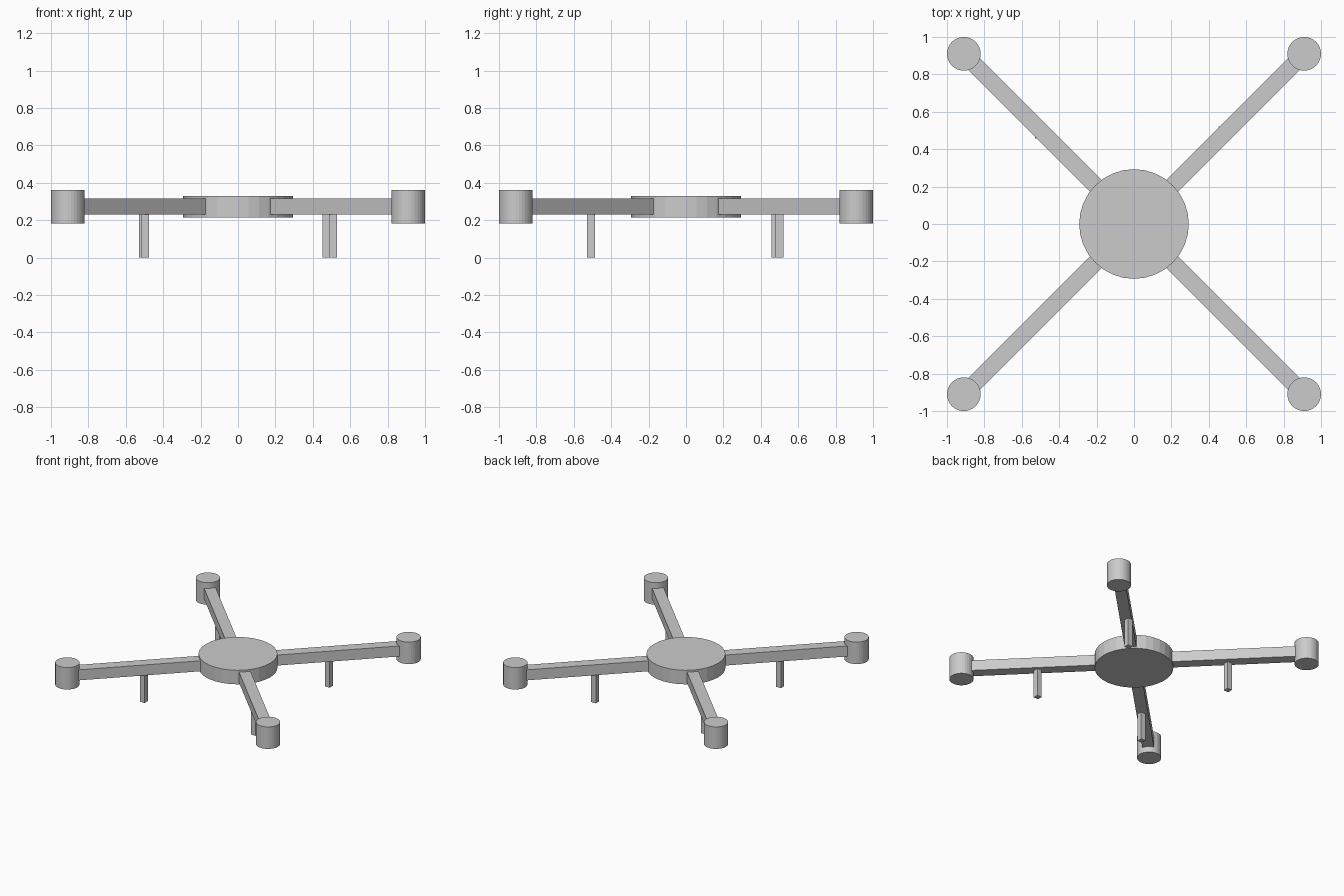
import bpy, math

if "Cube" in bpy.data.objects:
    bpy.data.objects.remove(bpy.data.objects["Cube"])

def box(name, loc, size, yaw=0.0):
    bpy.ops.mesh.primitive_cube_add(size=1, location=loc, rotation=(0, 0, yaw))
    ob = bpy.context.object
    ob.name = name
    ob.scale = size
    return ob

def cylinder(name, x, y, radius, z0, z1):
    bpy.ops.mesh.primitive_cylinder_add(vertices=32, radius=radius, depth=z1 - z0,
                                        location=(x, y, (z0 + z1) / 2))
    ob = bpy.context.object
    ob.name = name
    return ob

# central hub disc
cylinder("hub", 0, 0, 0.293, 0.215, 0.33)

# landing leg centres, slightly irregular from corner to corner
LEGS = {
    "front_left": (-0.498, -0.508),
    "front_right": (0.507, -0.508),
    "back_left": (-0.508, 0.479),
    "back_right": (0.474, 0.50),
}
LEG = 0.042
MOTOR = 0.91
ARM_IN, ARM_OUT = 0.24, MOTOR * math.sqrt(2) - 0.05

for corner, (lx, ly) in LEGS.items():
    sx, sy = math.copysign(1, lx), math.copysign(1, ly)
    yaw = math.atan2(sy, sx)
    mid = (ARM_IN + ARM_OUT) / 2
    # diagonal arm
    box(corner + "_arm", (mid * math.cos(yaw), mid * math.sin(yaw), 0.272),
        (ARM_OUT - ARM_IN, 0.087, 0.086), yaw)
    # motor can at the arm tip
    cylinder(corner + "_motor", sx * MOTOR, sy * MOTOR, 0.09, 0.182, 0.362)
    # square landing leg under the arm
    box(corner + "_leg", (lx, ly, 0.118), (LEG, LEG, 0.236))
